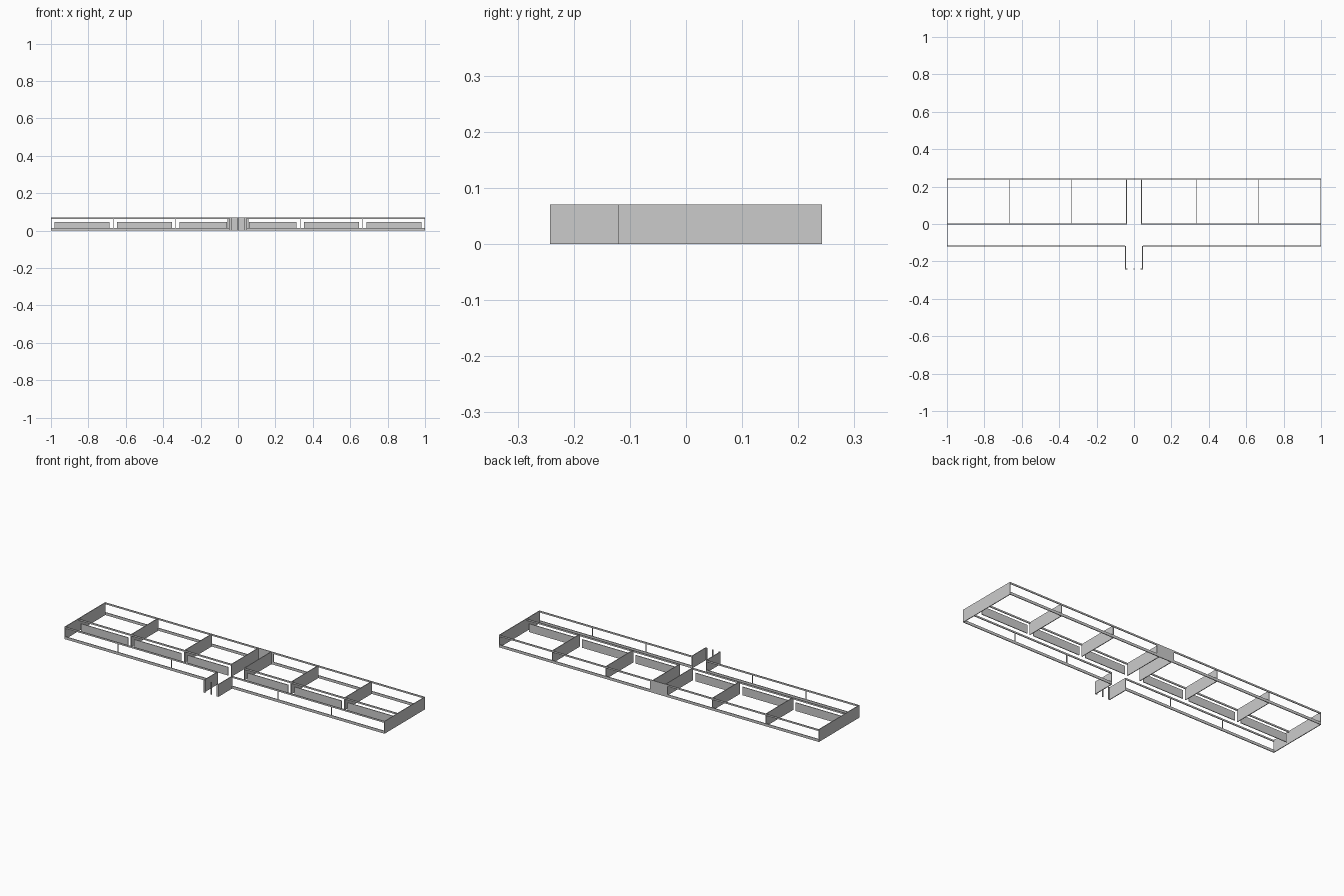
import bpy, bmesh
from mathutils import Matrix, Vector

if "Cube" in bpy.data.objects:
    bpy.data.objects.remove(bpy.data.objects["Cube"])

T = 0.004          # wall thickness
H = 0.07           # wall height
SILL, HEAD = 0.015, 0.061
PANEL = 0.047      # height of corridor panels
ROOMS = [0.04, 0.333, 0.667, 1.0]


def make(name, boxes):
    """One object from a list of boxes (x0, x1, y0, y1, z0, z1)."""
    bm = bmesh.new()
    for x0, x1, y0, y1, z0, z1 in boxes:
        m = Matrix.Translation(((x0 + x1) / 2, (y0 + y1) / 2, (z0 + z1) / 2))
        m = m @ Matrix.Diagonal((x1 - x0, y1 - y0, z1 - z0, 1))
        bmesh.ops.create_cube(bm, size=1, matrix=m)
    me = bpy.data.meshes.new(name)
    bm.to_mesh(me)
    bm.free()
    ob = bpy.data.objects.new(name, me)
    bpy.context.collection.objects.link(ob)
    return ob


def mirrored(name, boxes):
    ob = make(name, boxes)
    ob.modifiers.new("mirror", 'MIRROR')
    return ob


def along_x(x0, x1, y, z0, z1):
    return (x0, x1, y - T / 2, y + T / 2, z0, z1)


def along_y(x, y0, y1):
    return (x - T / 2, x + T / 2, y0, y1, 0, H)


YF, YB = -0.118, 0.24

# End walls and room partitions
mirrored("end_wall", [along_y(1 - T / 2, YF - T / 2, YB + T / 2)])
mirrored("room_partitions", [along_y(x, -T / 2, YB) for x in ROOMS[:3]])

# Back wall: sill and lintel strips, solid in the middle
mirrored("back_wall", [along_x(0.055, 1 - T, YB, 0, SILL),
                       along_x(0.055, 1 - T, YB, HEAD, H)])
make("back_centre_wall", [along_x(-0.055, 0.055, YB, 0, H)])

# Front wall: strips with slim mullions
mirrored("front_wall", [along_x(0.047, 1 - T, YF, 0, SILL),
                        along_x(0.047, 1 - T, YF, HEAD, H)]
         + [along_x(x - T / 2, x + T / 2, YF, SILL, HEAD) for x in ROOMS[1:3]])

# Corridor wall: low panels with door gaps, lintel strip above
mirrored("corridor_panels", [along_x(a + 0.02, b - 0.02, 0, 0, PANEL)
                             for a, b in zip(ROOMS, ROOMS[1:])])
mirrored("corridor_lintel", [along_x(0.04, 1 - T, 0, HEAD, H)])

# Entrance porch
mirrored("porch_side_wall", [along_y(0.045, -0.242, YF)])
mirrored("porch_door_jamb", [along_x(0.036, 0.045, -0.24, 0, H)])
make("porch_centre_post", [along_x(-0.003, 0.003, -0.24, 0, H)])
